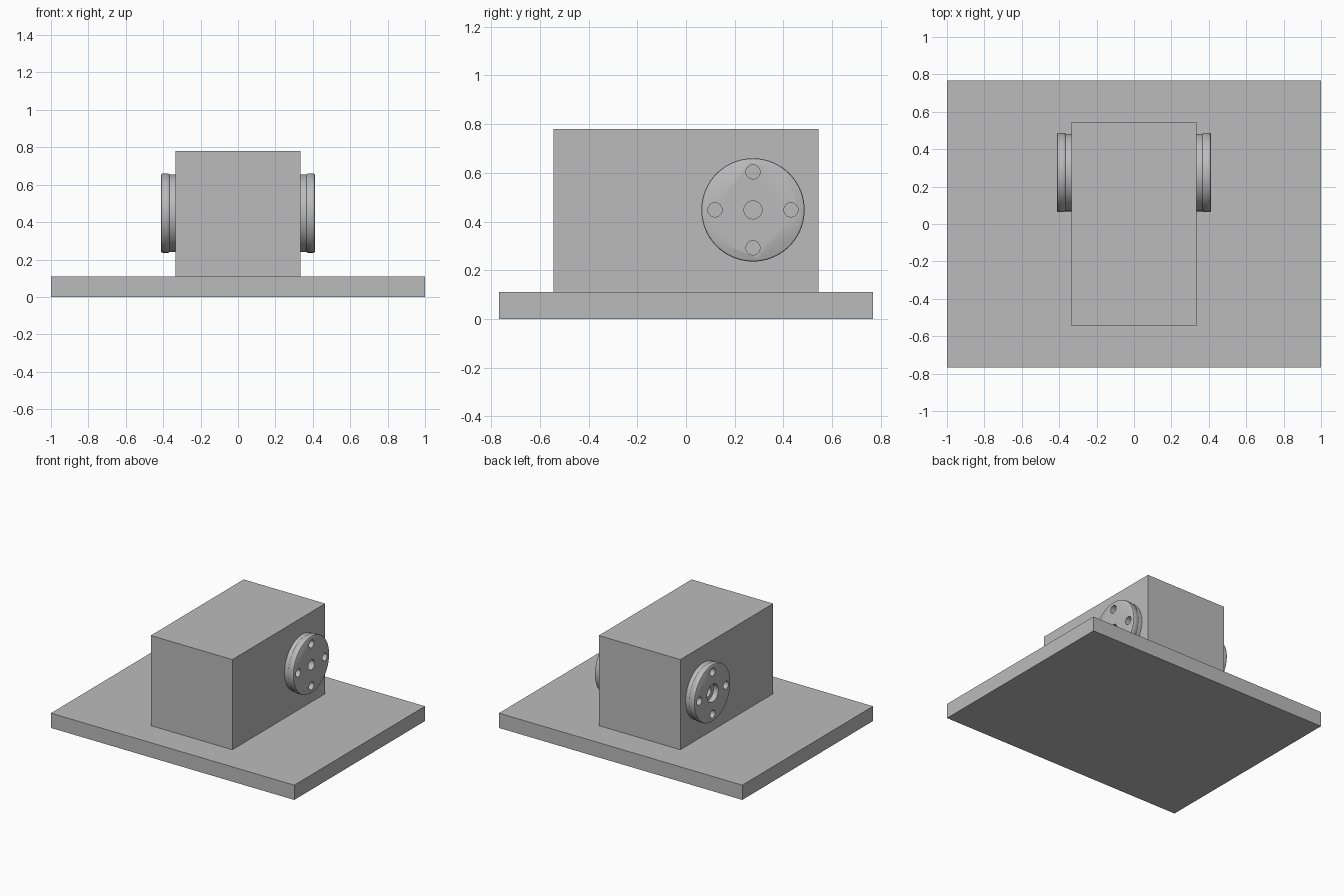
import bpy
import math
from mathutils import Matrix, Vector

cube = bpy.data.objects.get("Cube")
if cube:
    bpy.data.objects.remove(cube, do_unlink=True)

grey = bpy.data.materials.new("plain grey")
grey.use_nodes = True
color = (0.5, 0.5, 0.5, 1)
grey.diffuse_color = color
grey.node_tree.nodes["Principled BSDF"].inputs["Base Color"].default_value = color

AXIS = Vector((0, 0.275, 0.448))  # centre line of both hubs
BODY_X = 0.335


def box(name, size, z):
    bpy.ops.mesh.primitive_cube_add(size=1, location=(0, 0, z + size[2] / 2))
    ob = bpy.context.object
    ob.name = name
    ob.scale = size
    bpy.ops.object.transform_apply(location=False, rotation=False, scale=True)
    ob.data.materials.append(grey)
    return ob


def lathe(name, side, profile, steps=96):
    """Closed solid turned about the hub axis; profile holds (x, radius)."""
    verts, faces = [], []
    for x, r in profile:
        for i in range(steps):
            a = math.tau * i / steps
            verts.append(AXIS + Vector((side * x, r * math.cos(a), r * math.sin(a))))
    for k in range(len(profile) - 1):
        for i in range(steps):
            j = (i + 1) % steps
            quad = [k * steps + i, k * steps + j, (k + 1) * steps + j, (k + 1) * steps + i]
            faces.append(quad if side < 0 else quad[::-1])
    first = list(range(steps))
    last = [(len(profile) - 1) * steps + i for i in range(steps)]
    faces += [first[::-1], last] if side < 0 else [first, last[::-1]]
    # Orient both caps and walls outward
    mesh = bpy.data.meshes.new(name)
    mesh.from_pydata(verts, [], faces)
    import bmesh
    bm = bmesh.new()
    bm.from_mesh(mesh)
    bmesh.ops.recalc_face_normals(bm, faces=bm.faces)
    bm.to_mesh(mesh)
    bm.free()
    ob = bpy.data.objects.new(name, mesh)
    bpy.context.collection.objects.link(ob)
    mesh.materials.append(grey)
    return ob


def drill(ob, side, y, z, radius, x0):
    """Cut a round hole from the outer face down to x0."""
    bpy.ops.mesh.primitive_cylinder_add(
        vertices=32, radius=radius, depth=0.5 - x0,
        location=AXIS + Vector((side * (0.5 + x0) / 2, y, z)),
        rotation=(0, math.pi / 2, 0))
    cutter = bpy.context.object
    cutter.name = "hole_cutter"
    cutter.hide_render = True
    mod = ob.modifiers.new("hole", 'BOOLEAN')
    mod.operation = 'DIFFERENCE'
    mod.solver = 'EXACT'
    mod.object = cutter
    bpy.context.view_layer.objects.active = ob
    bpy.ops.object.modifier_apply(modifier=mod.name)
    bpy.data.objects.remove(cutter, do_unlink=True)


# Base plate and motor body
box("base_plate", (2, 1.535, 0.11), 0)
box("motor_body", (2 * BODY_X, 1.09, 0.67), 0.11)

# Turned hub: inner collar, shallow groove, rim with softened edges
profile = [(BODY_X, 0.207), (0.366, 0.207), (0.368, 0.209), (0.373, 0.212),
           (0.404, 0.212), (0.409, 0.21), (0.412, 0.205)]

for side, name in ((1, "left_hub"), (-1, "right_hub")):
    hub = lathe(name, side, profile)
    for i in range(4):
        a = i * math.pi / 2
        drill(hub, side, 0.156 * math.cos(a), 0.156 * math.sin(a), 0.029, 0.34)
    drill(hub, side, 0, 0, 0.037, 0.34)
    if side < 0:  # wider counterbore on one hub
        drill(hub, side, 0, 0, 0.066, 0.373)
    bpy.ops.object.select_all(action='DESELECT')
    hub.select_set(True)
    bpy.context.view_layer.objects.active = hub
    bpy.ops.object.shade_smooth_by_angle(angle=math.radians(35))
